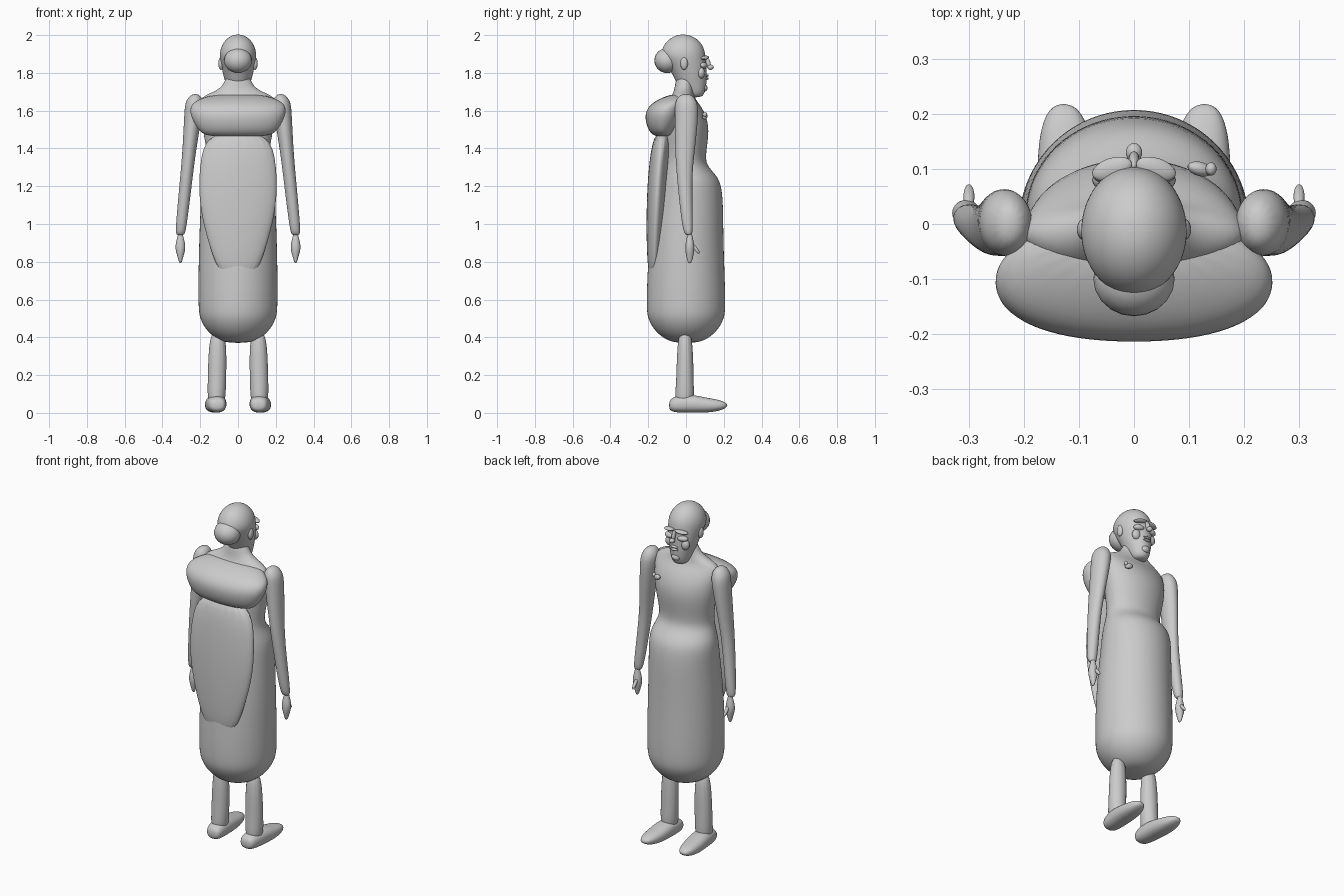
import bpy
import bmesh
from math import sin, cos, pi, radians, copysign
from mathutils import Matrix, Vector, Euler

default_cube = bpy.data.objects.get("Cube")
if default_cube:
    bpy.data.objects.remove(default_cube, do_unlink=True)

shade = (.6, .6, .6, 1)
grey = bpy.data.materials.new("plain grey")
grey.use_nodes = True
grey.diffuse_color = shade
grey.node_tree.nodes["Principled BSDF"].inputs["Base Color"].default_value = shade


def finish(name, bm, smooth_levels, mirrored):
    """Turn a bmesh into a smooth grey object, optionally mirrored across x."""
    bmesh.ops.recalc_face_normals(bm, faces=bm.faces)
    for face in bm.faces:
        face.smooth = True
    mesh = bpy.data.meshes.new(name)
    bm.to_mesh(mesh)
    bm.free()
    mesh.materials.append(grey)
    obj = bpy.data.objects.new(name, mesh)
    bpy.context.collection.objects.link(obj)
    if mirrored:
        mirror = obj.modifiers.new("mirror", "MIRROR")
        mirror.use_mirror_merge = False
    if smooth_levels:
        subdivision = obj.modifiers.new("subdivision", "SUBSURF")
        subdivision.levels = subdivision.render_levels = smooth_levels


def soften(value, power):
    """Keep the sign while squaring off a round section."""
    return copysign(abs(value) ** power, value)


def loft(name, rings, centre_x=None, along_y=False, sides=20, power=1):
    """Skin oval rings of (position, half width, low depth, high depth).
    A centre_x rule offsets the part sideways and mirrors it."""
    bm = bmesh.new()
    loops = []
    for position, half, low, high in rings:
        middle = centre_x(position) if centre_x else 0
        loop = []
        for step in range(sides):
            angle = 2 * pi * step / sides
            x = middle + half * soften(cos(angle), power)
            depth = (low + high) / 2 + (high - low) / 2 * soften(sin(angle), power)
            point = (x, position, depth) if along_y else (x, depth, position)
            loop.append(bm.verts.new(point))
        loops.append(loop)
    for lower, upper in zip(loops, loops[1:]):
        for step in range(sides):
            following = (step + 1) % sides
            bm.faces.new((lower[step], lower[following], upper[following], upper[step]))
    bm.faces.new(loops[0])
    bm.faces.new(loops[-1])
    finish(name, bm, 2, centre_x is not None)


def ball(name, centre, radii, tilt=(0, 0, 0), mirrored=False):
    """A stretched sphere for rounded details."""
    bm = bmesh.new()
    turn = Euler([radians(angle) for angle in tilt]).to_matrix().to_4x4()
    stretch = Matrix.Diagonal(Vector((*radii, 1)))
    matrix = Matrix.Translation(centre) @ turn @ stretch
    bmesh.ops.create_uvsphere(bm, u_segments=20, v_segments=12, radius=1, matrix=matrix)
    finish(name, bm, 0, mirrored)


# Long gown: bowl-shaped hem, full skirt, narrow waist, bust and shoulders
hem = []
for step in range(1, 6):
    angle = step * pi / 10
    radius = .215 * sin(angle)
    hem.append((.56 - .2 * cos(angle), radius, -radius, radius))
loft("gown", hem + [
    (.9, .21, -.2, .2), (1.1, .2, -.17, .2), (1.2, .2, -.15, .19),
    (1.25, .19, -.14, .17), (1.3, .17, -.13, .12), (1.35, .16, -.12, .1),
    (1.5, .19, -.12, .13), (1.6, .2, -.11, .1), (1.66, .21, -.09, .05),
    (1.69, .16, -.07, .04), (1.72, .08, -.06, .04), (1.8, .06, -.05, .04)])

# Cloak hanging down the back and its rolled hood
loft("cloak", [
    (.7, .09, -.2, -.14), (.9, .16, -.21, -.12), (1.1, .21, -.21, -.1),
    (1.3, .21, -.2, -.09), (1.5, .17, -.17, -.07)])
loft("hood_roll", [
    (1.46, .16, -.16, -.08), (1.49, .21, -.2, -.05), (1.56, .25, -.22, -.01),
    (1.61, .26, -.21, 0), (1.65, .24, -.17, .01), (1.69, .13, -.08, .02)], power=.9)


# Arms with fitted sleeves, spreading slightly towards the wrists
def arm_line(z):
    return .23 + (1.65 - z) * .107


loft("arm", [
    (.94, .02, 0, .03), (.96, .03, -.02, .04), (1.25, .034, -.05, .03),
    (1.4, .037, -.06, .05), (1.6, .05, -.06, .07), (1.65, .05, -.06, .06),
    (1.69, .02, -.03, .03)], arm_line, sides=14)

# Hands: thin wrist, flat palm, joined fingers and a thumb
loft("hand", [
    (.79, .006, .01, .03), (.83, .017, 0, .04), (.88, .034, -.01, .05),
    (.95, .01, .01, .03), (.98, .01, .01, .03)], lambda z: .305, sides=10)
ball("thumb", (.3, .05, .87), (.01, .01, .034), (38, 0, 0), True)

# Legs and shoes
loft("leg", [
    (.03, .05, -.07, .05), (.15, .05, -.05, .04), (.46, .05, -.05, .04)],
    lambda z: .115 - z * .02, sides=14)
loft("shoe", [
    (-.09, .03, .02, .06), (-.07, .05, 0, .09), (.03, .058, 0, .1),
    (.11, .056, 0, .08), (.18, .045, .01, .07), (.22, .02, .03, .05)],
    lambda y: .115 + y * .06, along_y=True, sides=16, power=.85)

# Head: jaw and cheeks below, domed skull above, hair gathered behind
skull = []
for step in range(5):
    angle = step * pi / 9
    reach = .12 * cos(angle)
    skull.append((1.89 + .115 * sin(angle), .1 * cos(angle), -.015 - reach, reach - .015))
loft("head", [
    (1.67, .03, .02, .08), (1.69, .05, 0, .1), (1.74, .065, -.05, .11),
    (1.79, .08, -.07, .11), (1.84, .09, -.1, .11)] + skull)
ball("hair_bun", (0, -.1, 1.865), (.074, .068, .066), (-12, 0, 0))
ball("ear", (.09, -.01, 1.85), (.014, .02, .034), mirrored=True)

# Facial features
ball("nose_bridge", (0, .115, 1.855), (.01, .014, .035), (18, 0, 0))
ball("nose_tip", (0, .13, 1.83), (.015, .017, .014))
ball("brow", (.04, .1, 1.88), (.038, .02, .01), (0, 8, -18), True)
ball("eye_bag", (.045, .094, 1.84), (.03, .018, .016), (0, 0, -18), True)
ball("cheek", (.05, .08, 1.8), (.026, .02, .03), mirrored=True)
for name, height in (("upper_lip", 1.786), ("lower_lip", 1.77)):
    ball(name, (0, .11, height), (.024, .01, .007))
ball("chin", (0, .094, 1.72), (.026, .02, .02))

# Brooch pinned to one side of the chest
ball("brooch", (.12, .1, 1.57), (.024, .013, .015), (0, 20, -15))
ball("brooch_knob", (.14, .1, 1.58), (.01, .012, .012))
